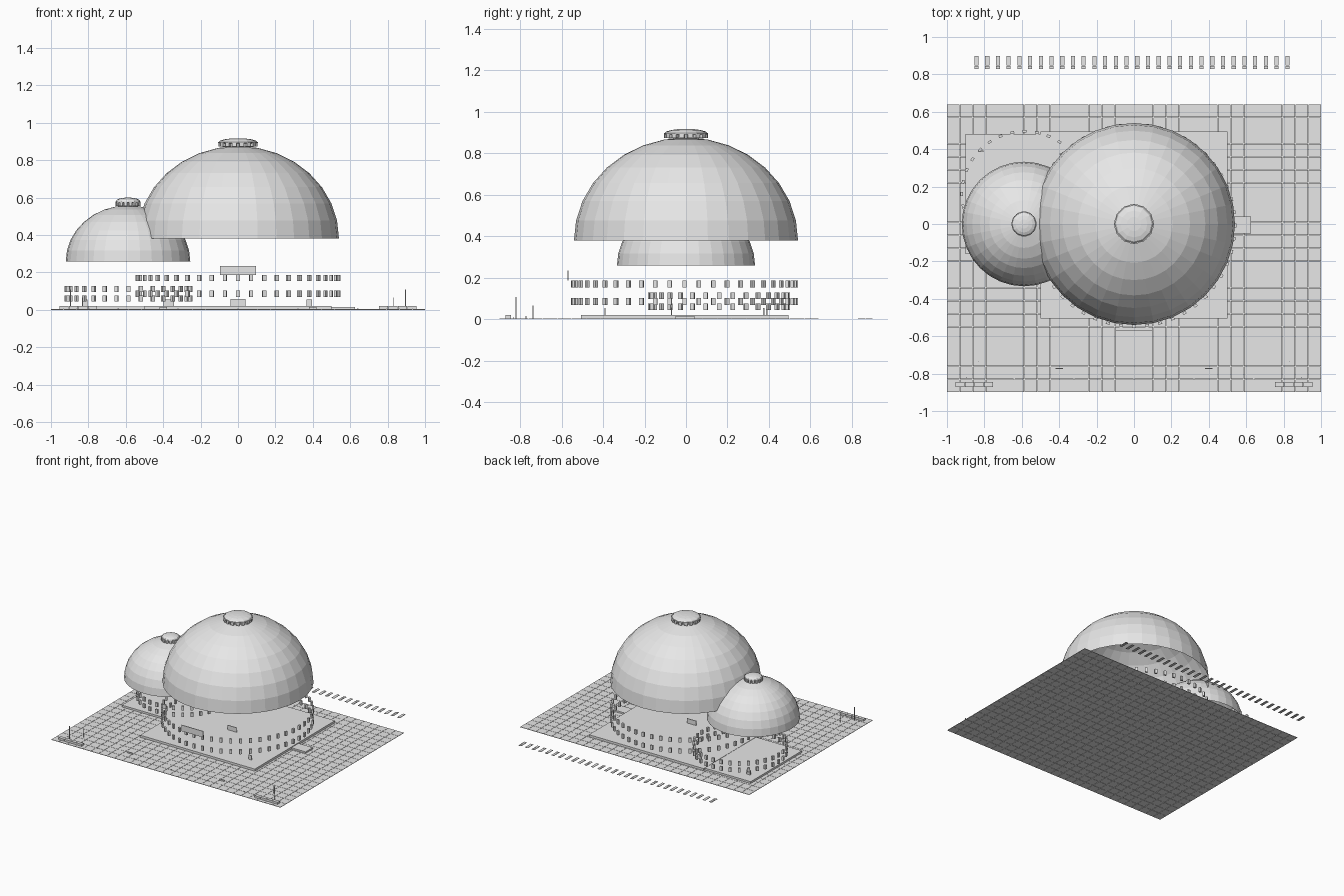
import bpy, bmesh
from math import sin, cos, pi, tau
from mathutils import Matrix, Vector

cube = bpy.data.objects.get("Cube")
if cube:
    bpy.data.objects.remove(cube, do_unlink=True)

stone = bpy.data.materials.new("pale_grey")
stone.use_nodes = True
grey = (0.8, 0.8, 0.8, 1)
stone.diffuse_color = grey
stone.node_tree.nodes["Principled BSDF"].inputs["Base Color"].default_value = grey


def finish(name, bm):
    mesh = bpy.data.meshes.new(name)
    bm.to_mesh(mesh)
    bm.free()
    mesh.materials.append(stone)
    obj = bpy.data.objects.new(name, mesh)
    bpy.context.collection.objects.link(obj)
    return obj


def add_box(bm, centre, size, turn=0):
    m = Matrix.Translation(centre) @ Matrix.Rotation(turn, 4, 'Z') @ Matrix.Diagonal((*size, 1))
    bmesh.ops.create_cube(bm, size=1, matrix=m)


def boxes(name, items):
    bm = bmesh.new()
    for item in items:
        add_box(bm, *item)
    return finish(name, bm)


def lathe(name, profile, sides, centre):
    """Revolve an (r, z) profile about a vertical axis, leaving the bottom open."""
    bm = bmesh.new()
    verts = [bm.verts.new((r, 0, z)) for r, z in profile]
    edges = [bm.edges.new(pair) for pair in zip(verts, verts[1:])]
    bmesh.ops.spin(bm, geom=verts + edges, cent=(0, 0, 0), axis=(0, 0, 1),
                   angle=tau, steps=sides)
    bmesh.ops.remove_doubles(bm, verts=bm.verts, dist=0.0005)
    bmesh.ops.recalc_face_normals(bm, faces=bm.faces)
    bmesh.ops.translate(bm, verts=bm.verts, vec=centre)
    return finish(name, bm)


def dome_profile(radius, height, rings):
    return [(radius * cos(pi / 2 * i / rings), height * sin(pi / 2 * i / rings))
            for i in range(rings + 1)]


def ring(centre, radius, count, size, phase=0):
    """Boxes spread round a circle, each facing outwards."""
    for i in range(count):
        a = tau * (i + phase) / count
        yield Vector(centre) + Vector((radius * cos(a), radius * sin(a), 0)), size, a


# Paved ground of separate thin tiles
COLS, ROWS = 29, 22
dx, dy = 2 / COLS, 1.54 / ROWS
boxes("paving_tiles", [((-1 + (i + 0.5) * dx, -0.9 + (j + 0.5) * dy, 0.0015),
                        (dx - 0.002, dy - 0.002, 0.003))
                       for i in range(COLS) for j in range(ROWS)])

# Floor plates
boxes("main_platform", [((0, -0.005, 0.011), (1.0, 1.0, 0.018))])
boxes("small_platform", [((-0.585, 0.16, 0.01), (0.63, 0.64, 0.016))])
boxes("side_step", [((0.56, -0.005, 0.008), (0.13, 0.09, 0.014))])

# Domes with their roof lanterns
for name, x, base, radius, height, lamp in (("main", 0, 0.38, 0.54, 0.495, 0.107),
                                            ("small", -0.588, 0.258, 0.333, 0.30, 0.068)):
    top = base + height
    lathe(name + "_dome", dome_profile(radius, height, 8), 32, (x, 0, base))
    lathe(name + "_lantern_drum", [(lamp * 0.78, -0.005), (lamp * 0.78, 0.02)], 12, (x, 0, top))
    boxes(name + "_lantern_blocks",
          ring((x, 0, top + 0.008), lamp * 0.88, 16,
               (lamp * 0.2, lamp * 0.22, 0.022), 0.5))
    lathe(name + "_lantern_cap",
          [(lamp * 0.85, 0.014), (lamp, 0.016), (lamp, 0.022)] +
          [(r, z + 0.022) for r, z in dome_profile(lamp * 0.95, 0.02, 4)], 12, (x, 0, top))

# Rings of windows under each dome
for row, z in enumerate((0.085, 0.17)):
    boxes(f"main_windows_{row}", ring((0, -0.008, z), 0.54, 48, (0.014, 0.02, 0.034)))
for row, z in enumerate((0.06, 0.112)):
    boxes(f"small_windows_{row}", ring((-0.585, 0.16, z), 0.335, 32, (0.014, 0.02, 0.032)))

# Entrance panel and indoor boards
boxes("entrance_panel", [((0, -0.568, 0.21), (0.19, 0.005, 0.048))])
boxes("indoor_boards", [((0, -0.07, 0.039), (0.08, 0.005, 0.036)),
                        ((0.38, -0.39, 0.037), (0.03, 0.006, 0.034)),
                        ((-0.37, 0.375, 0.037), (0.055, 0.006, 0.034)),
                        ((-0.82, 0.39, 0.037), (0.03, 0.008, 0.034))])

# Front yard: benches, posts and low kerb plates on both sides
for side, s in (("left", 1), ("right", -1)):
    boxes(side + "_bench", [((s * (0.778 + 0.051 * i), -0.857, 0.011), (0.049, 0.027, 0.016))
                            for i in range(4)])
    boxes(side + "_posts", [((s * 0.895, -0.82, 0.055), (0.004, 0.004, 0.105)),
                            ((s * 0.83, -0.737, 0.034), (0.004, 0.004, 0.065))])
    boxes(side + "_kerb", [((s * 0.4, -0.772, 0.008), (0.04, 0.005, 0.012))])
boxes("ground_lights", [((x * 0.32, -0.832, 0.005), (0.006, 0.006, 0.006))
                        for x in (-2, -1, 0, 1, 2)])

# Row of flat markers behind the ground
boxes("rear_markers", [((-0.842 + 0.0573 * i, y, 0.0015), (0.022, 0.017, 0.003))
                       for i in range(30) for y in (0.891, 0.873, 0.855, 0.837)])
